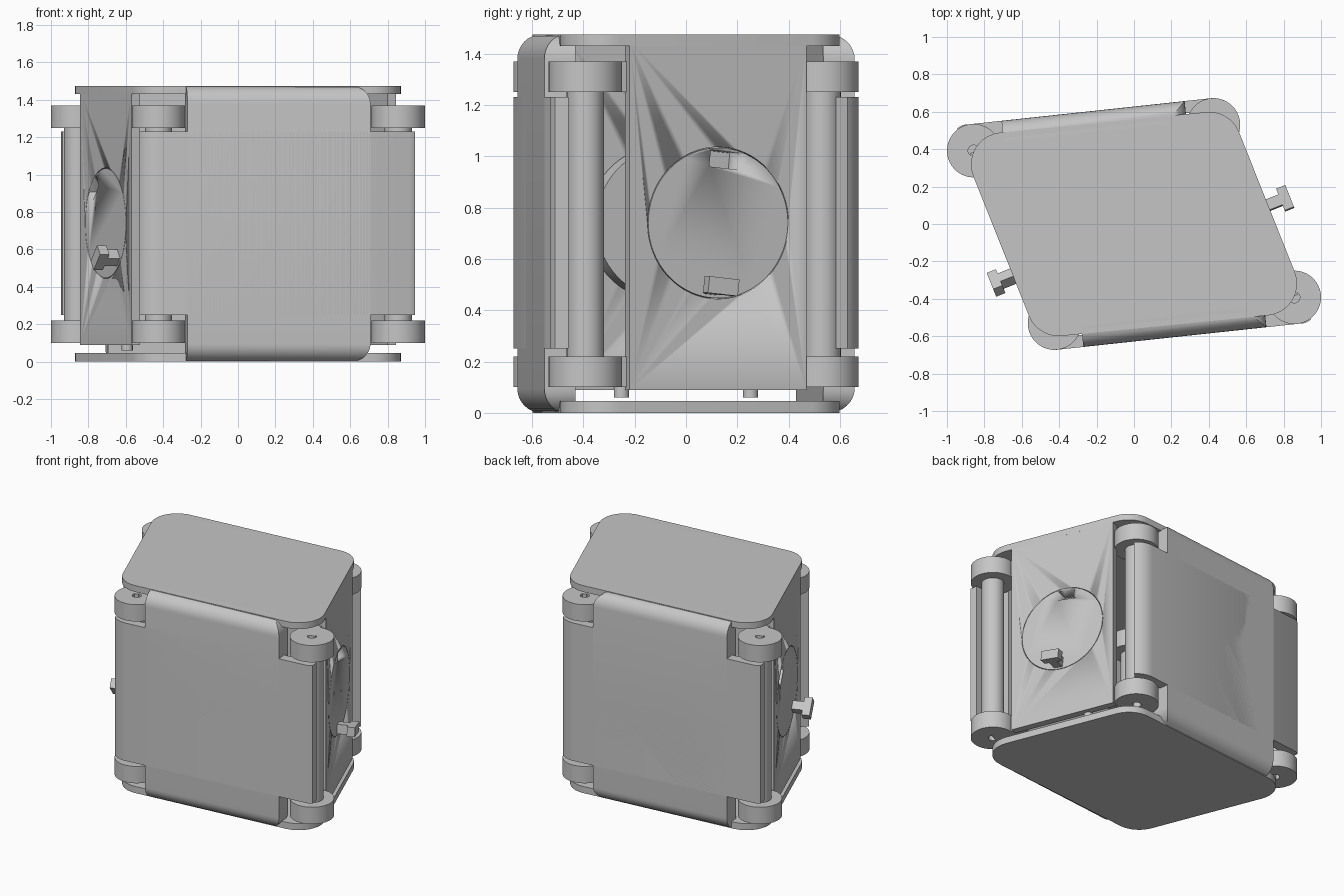
import bpy, bmesh
from math import pi, cos, sin, tan, radians, atan2
from mathutils import Matrix, Vector

cube = bpy.data.objects.get("Cube")
if cube:
    bpy.data.objects.remove(cube)

GREY = (0.56, 0.56, 0.56, 1)
mat = bpy.data.materials.new("light grey")
mat.use_nodes = True
mat.diffuse_color = GREY
mat.node_tree.nodes["Principled BSDF"].inputs["Base Color"].default_value = GREY


def finish(name, bm, M):
    bmesh.ops.recalc_face_normals(bm, faces=bm.faces)
    bm.transform(M)
    me = bpy.data.meshes.new(name)
    bm.to_mesh(me)
    bm.free()
    me.materials.append(mat)
    me.shade_smooth()
    me.set_sharp_from_angle(angle=radians(30))
    ob = bpy.data.objects.new(name, me)
    bpy.context.collection.objects.link(ob)
    return ob


def prism(name, M, pts, z0, z1):
    bm = bmesh.new()
    face = bm.faces.new([bm.verts.new((x, y, z0)) for x, y in pts])
    out = bmesh.ops.extrude_face_region(bm, geom=[face])
    moved = [v for v in out["geom"] if isinstance(v, bmesh.types.BMVert)]
    bmesh.ops.translate(bm, verts=moved, vec=(0, 0, z1 - z0))
    return finish(name, bm, M)


def box(name, M, lo, hi):
    pts = [(lo[0], lo[1]), (hi[0], lo[1]), (hi[0], hi[1]), (lo[0], hi[1])]
    return prism(name, M, pts, lo[2], hi[2])


def arc(r, a0, a1, n, c=(0, 0)):
    angles = [a0 + (a1 - a0) * i / n for i in range(n + 1)]
    return [(c[0] + r * cos(a), c[1] + r * sin(a)) for a in angles]


def disc(r, n=64):
    return arc(r, 0, 2 * pi, n)[:-1]


def ring(name, M, r_in, r_out, z0, z1, n=40):
    bm = bmesh.new()
    prof = [(r_in, z0), (r_out, z0), (r_out, z1), (r_in, z1)]
    loops = [[bm.verts.new((x, y, z)) for x, y in disc(r, n)] for r, z in prof]
    for k in range(4):
        a, b = loops[k], loops[(k + 1) % 4]
        for i in range(n):
            j = (i + 1) % n
            bm.faces.new((a[i], a[j], b[j], b[i]))
    return finish(name, bm, M)


def cut(ob, cutter):
    cutter.hide_render = True
    mod = ob.modifiers.new("cut", "BOOLEAN")
    mod.operation = "DIFFERENCE"
    mod.solver = "EXACT"
    mod.object = cutter
    bpy.context.view_layer.objects.active = ob
    bpy.ops.object.modifier_apply(modifier=mod.name)
    bpy.data.objects.remove(cutter)


def rounded(corners, r, n=10):
    pts = []
    for i, p in enumerate(corners):
        p = Vector(p)
        a = (Vector(corners[i - 1]) - p).normalized()
        b = (Vector(corners[(i + 1) % len(corners)]) - p).normalized()
        half = a.angle(b) / 2
        c = p + (a + b).normalized() * (r / sin(half))
        s = p + a * (r / tan(half)) - c
        e = p + b * (r / tan(half)) - c
        a0, a1 = atan2(s.y, s.x), atan2(e.y, e.x)
        if a1 < a0:
            a1 += 2 * pi
        pts += arc(r, a0, a1, n, c)
    return pts


def frame(x, y, ang):
    return Matrix.Translation((x, y, 0)) @ Matrix.Rotation(ang, 4, "Z")


H = 1.475
KNUCKLES = ((0.10, 0.22), (1.25, 1.37))
OBTUSE, ACUTE = Vector((-0.425, -0.53)), Vector((0.857, -0.392))
SPAN = (ACUTE - OBTUSE).length
TURN = Matrix.Rotation(pi, 4, "Z")

# Lid and base plates
outline = rounded([(0.943, -0.466), (0.514, 0.611), (-0.943, 0.466), (-0.514, -0.611)], 0.17)
prism("lid_plate", Matrix(), outline, 1.43, H)
prism("base_plate", Matrix(), outline, 0, 0.047)


def curled_panel(name, M, round_far):
    # Tall middle with curled edges and one rounded end
    bm = bmesh.new()
    bmesh.ops.create_cube(bm, size=1)
    u0, u1 = 0.14, SPAN - 0.165
    bmesh.ops.scale(bm, verts=bm.verts, vec=(u1 - u0, 0.123, H))
    bmesh.ops.translate(bm, verts=bm.verts, vec=((u0 + u1) / 2, -0.0815, H / 2))
    edges = []
    for e in bm.edges:
        d = e.verts[0].co - e.verts[1].co
        m = (e.verts[0].co + e.verts[1].co) / 2
        long_outer = abs(d.x) > 0.5 and m.y < -0.1
        end = abs(d.y) > 0.1 and (m.x > 0.6) == round_far
        if long_outer or end:
            edges.append(e)
    bmesh.ops.bevel(bm, geom=edges, offset=0.095, segments=8, profile=0.5, affect="EDGES")
    finish(name + "_middle", bm, M)
    # Leaf running from one hinge to the other, curved round the blunt corner
    a, b = radians(218), radians(270)
    leaf = arc(0.143, a, b, 8) + [(SPAN + 0.045, -0.143), (SPAN + 0.075, -0.128),
                                  (SPAN + 0.075, -0.075)] + arc(0.078, b, a, 8)
    prism(name + "_leaf", M, leaf, 0.25, 1.23)


def side_panel(name, M, spin):
    # Flat wall with a round turntable
    L = 0.3715
    lie = Matrix.Rotation(pi / 2, 4, "X")
    hub = M @ Matrix.Translation((0, 0, 0.74))
    wall = box(name + "_wall", M, (-L, 0, 0.09), (L, 0.05, 1.45))
    cut(wall, prism("cutter", hub @ lie, disc(0.296), -0.2, 0.1))
    plate = prism(name + "_turntable", hub @ lie, disc(0.293), -0.13, 0)
    S = hub @ Matrix.Rotation(-spin, 4, "Y")
    # Socket above, T-shaped key below
    cut(plate, box("cutter", S, (-0.06, -0.05, 0.215), (0.06, 0.1, 0.28)))
    box(name + "_key_stem", S, (-0.03, -0.08, -0.28), (0.03, 0.02, -0.215))
    box(name + "_key_head", S, (-0.063, -0.125, -0.28), (0.063, -0.072, -0.215))
    # Arms reaching to the knuckles
    for z0, z1 in KNUCKLES:
        box(name + "_acute_arm", M, (-0.53, 0.03, z0), (-0.3, 0.1, z1))
        box(name + "_obtuse_arm", M, (0.3, 0.03, z0), (0.46, 0.12, z1))
    # Peg under the wall
    prism(name + "_peg", M @ Matrix.Translation((0.16, 0.06, 0)), disc(0.03, 20), 0.06, 0.13)


# Front and back panels
along = ACUTE - OBTUSE
front = frame(OBTUSE.x, OBTUSE.y, atan2(along.y, along.x))
curled_panel("front_panel", front, True)
curled_panel("back_panel", TURN @ front, False)

# Side panels
side = frame(0.7075, 0.125, atan2(0.69, -0.275))
side_panel("left_panel", side, radians(-6))
side_panel("right_panel", TURN @ side, radians(42))

# Hinges
for sign, end in ((1, "front"), (-1, "back")):
    for kind, p in (("obtuse", OBTUSE), ("acute", ACUTE)):
        M = frame(p.x * sign, p.y * sign, 0)
        prism(f"{end}_{kind}_pole", M, disc(0.073, 32), 0.19, 1.28)
        for z0, z1 in KNUCKLES:
            ring(f"{end}_{kind}_knuckle", M, 0.03, 0.143, z0, z1)
